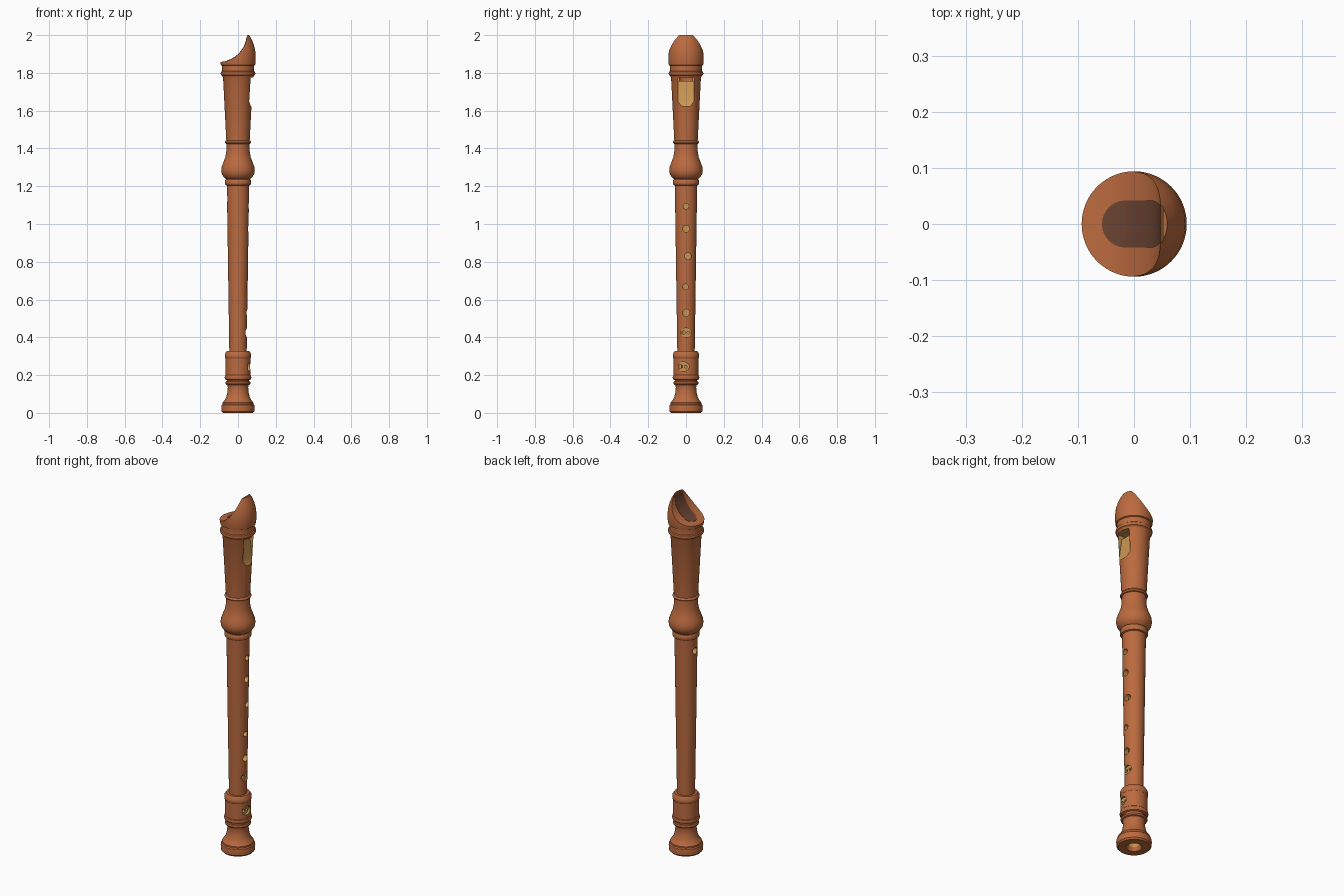
import bpy, bmesh, math
from math import sin, cos, pi

if "Cube" in bpy.data.objects:
    bpy.data.objects.remove(bpy.data.objects["Cube"])

SIDES = 64


def material(name, col):
    m = bpy.data.materials.new(name)
    m.diffuse_color = (*col, 1)
    m.use_nodes = True
    m.node_tree.nodes["Principled BSDF"].inputs["Base Color"].default_value = m.diffuse_color
    return m


wood = material("pear wood", (0.50, 0.145, 0.049))
tan = material("light cut wood", (0.60, 0.31, 0.085))
dark = material("dark block wood", (0.15, 0.058, 0.032))


def finish(name, bm, mats):
    bmesh.ops.recalc_face_normals(bm, faces=bm.faces)
    me = bpy.data.meshes.new(name)
    bm.to_mesh(me)
    bm.free()
    ob = bpy.data.objects.new(name, me)
    bpy.context.collection.objects.link(ob)
    for m in mats:
        me.materials.append(m)
    return ob


def lathe(name, outer, inner, bore_mat):
    """Closed (r, z) loop turned about z; the inner run gets the bore colour."""
    bm = bmesh.new()
    prof = outer + inner
    rings = []
    for r, z in prof:
        if r == 0:
            rings.append([bm.verts.new((0, 0, z))] * SIDES)
        else:
            rings.append([bm.verts.new((r * cos(2 * pi * i / SIDES), r * sin(2 * pi * i / SIDES), z))
                          for i in range(SIDES)])
    for k in range(len(prof)):
        n = (k + 1) % len(prof)
        if prof[k][0] == 0 and prof[n][0] == 0:
            continue
        a, b = rings[k], rings[n]
        for i in range(SIDES):
            j = (i + 1) % SIDES
            f = bm.faces.new(list(dict.fromkeys([a[i], a[j], b[j], b[i]])))
            f.material_index = int(len(outer) <= k < len(prof) - 1)
    return finish(name, bm, [wood, bore_mat])


def prism(name, pts, axis, lo, hi, mat):
    """Extrude 2D points along an axis: x uses (y,z), y uses (x,z), z uses (x,y)."""
    place = {"x": lambda u, v, t: (t, u, v), "y": lambda u, v, t: (u, t, v),
             "z": lambda u, v, t: (u, v, t)}[axis]
    bm = bmesh.new()
    a = [bm.verts.new(place(u, v, lo)) for u, v in pts]
    b = [bm.verts.new(place(u, v, hi)) for u, v in pts]
    bm.faces.new(a)
    bm.faces.new(b)
    for i in range(len(pts)):
        j = (i + 1) % len(pts)
        bm.faces.new((a[i], a[j], b[j], b[i]))
    return finish(name, bm, [mat])


def ellipse(u, v, ru, rv, n=24):
    return [(u + ru * cos(2 * pi * i / n), v + rv * sin(2 * pi * i / n)) for i in range(n)]


def rect(u0, u1, v0, v1):
    return [(u0, v0), (u1, v0), (u1, v1), (u0, v1)]


def cut(ob, cutter):
    cutter.hide_render = True
    mod = ob.modifiers.new("cut", "BOOLEAN")
    mod.object = cutter
    mod.operation = "DIFFERENCE"
    mod.solver = "EXACT"
    mod.material_mode = "TRANSFER"
    bpy.context.view_layer.objects.active = ob
    bpy.ops.object.modifier_apply(modifier=mod.name)
    bpy.data.objects.remove(cutter)


def smooth(ob):
    bpy.ops.object.select_all(action="DESELECT")
    ob.select_set(True)
    bpy.context.view_layer.objects.active = ob
    bpy.ops.object.shade_smooth_by_angle(angle=math.radians(30))


# Foot joint with turned rings
foot = lathe("foot_joint", [
    (0.040, 0), (0.080, 0), (0.087, 0.008), (0.088, 0.03), (0.086, 0.042), (0.081, 0.047),
    (0.081, 0.055), (0.072, 0.066), (0.062, 0.085), (0.056, 0.11), (0.054, 0.135),
    (0.057, 0.147), (0.064, 0.150), (0.067, 0.157), (0.064, 0.165), (0.059, 0.168),
    (0.059, 0.174), (0.068, 0.178), (0.071, 0.187), (0.069, 0.197), (0.066, 0.200),
    (0.066, 0.288), (0.069, 0.292), (0.070, 0.300), (0.069, 0.312), (0.060, 0.327), (0.025, 0.327)],
    [(0.025, 0.325), (0.026, 0.05), (0.030, 0.02)], tan)

# Tapered body joint
body = lathe("body_joint", [
    (0.025, 0.32), (0.046, 0.32), (0.059, 1.203), (0.066, 1.206), (0.070, 1.213), (0.070, 1.226),
    (0.066, 1.236), (0.060, 1.24), (0.035, 1.24)], [(0.0348, 1.235), (0.0252, 0.33)], wood)

# Head joint with bulge, rings and domed top
head = lathe("head_joint", [
    (0.040, 1.238), (0.064, 1.238), (0.076, 1.248), (0.085, 1.263), (0.089, 1.282), (0.086, 1.304),
    (0.077, 1.328), (0.067, 1.354), (0.062, 1.385), (0.0605, 1.424), (0.066, 1.426), (0.069, 1.433),
    (0.066, 1.440), (0.062, 1.443), (0.079, 1.775), (0.083, 1.784), (0.090, 1.789), (0.092, 1.797),
    (0.090, 1.805), (0.085, 1.809), (0.084, 1.822), (0.085, 1.838), (0.091, 1.841), (0.0935, 1.86),
    (0.094, 1.89), (0.091, 1.92), (0.084, 1.948), (0.074, 1.974), (0.059, 2.0), (0, 2.0)],
    [(0, 1.777), (0.043, 1.777)], wood)

# Concave beak cut, windway slit and window with its ramp
cut(head, prism("beak_cutter", ellipse(-0.1, 2.005, 0.147, 0.147, 128), "y", -0.2, 0.2, wood))
cut(head, prism("windway_cutter", rect(0.0485, 0.052, -0.030, 0.030), "z", 1.765, 2.05, tan))
cut(head, prism("window_cutter", [
    (0.12, 1.60), (0.078, 1.612), (0.066, 1.628), (0.058, 1.655), (0.044, 1.757), (0.025, 1.757),
    (0.025, 1.776), (0.12, 1.776)], "y", -0.042, 0.042, tan))

# Dark U-shaped block showing on the beak cut
arc = [(-0.015 - 0.042 * sin(pi * i / 16), 0.042 * cos(pi * i / 16)) for i in range(17)]
block = prism("beak_block", arc + [(0.034, -0.042), (0.045, -0.036), (0.045, 0.036), (0.034, 0.042)],
              "z", 1.80, 2.0, dark)
cut(block, prism("block_cutter", ellipse(-0.1, 2.005, 0.1455, 0.1455, 128), "y", -0.2, 0.2, dark))

# Single finger holes, then the thumb hole at the back
for y, z, r in [(0, 1.095, 0.015), (0, 0.975, 0.018), (0.01, 0.83, 0.018),
                (-0.003, 0.667, 0.015), (0, 0.53, 0.019)]:
    cut(body, prism("hole_cutter", ellipse(y, z, r, r), "x", 0.005, 0.1, tan))
cut(body, prism("thumb_cutter", ellipse(0, 1.135, 0.018, 0.018), "x", -0.1, -0.005, tan))

# Double holes: a shallow recess with two small bores
for ob, y, z, ry, rz, floor in [(body, 0, 0.425, 0.028, 0.024, 0.038),
                                (foot, -0.015, 0.245, 0.032, 0.024, 0.054)]:
    cut(ob, prism("recess_cutter", ellipse(y, z, ry, rz), "x", floor, 0.1, tan))
    for dy, r in [(-0.012, 0.009), (0.013, 0.007)]:
        cut(ob, prism("hole_cutter", ellipse(y + dy, z, r, r), "x", 0.005, 0.1, tan))

for ob in (foot, body, head, block):
    smooth(ob)
